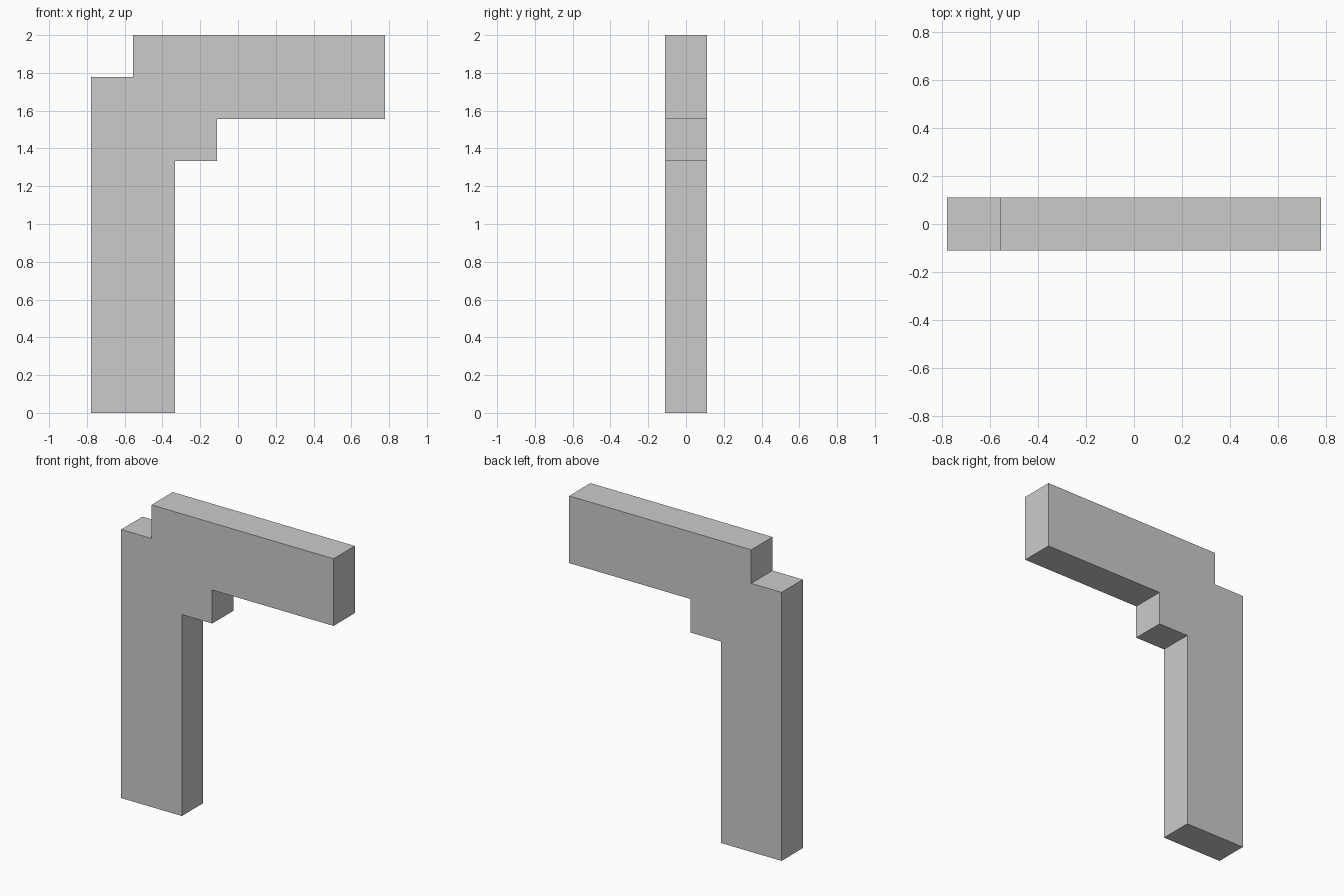
import bpy
import bmesh

if "Cube" in bpy.data.objects:
    bpy.data.objects.remove(bpy.data.objects["Cube"])

U = 2 / 9  # grid unit: the model is 7 wide, 1 deep, 9 tall

# Stepped bracket outline in grid units (x, z), seen from the front
OUTLINE = [(0, 0), (2, 0), (2, 6), (3, 6), (3, 7),
           (7, 7), (7, 9), (1, 9), (1, 8), (0, 8)]


def extruded_profile(name, outline, depth):
    """Solid made by extruding an x-z outline along y, centred on y = 0."""
    bm = bmesh.new()
    front = bm.faces.new([bm.verts.new(((x - 3.5) * U, -depth / 2, z * U))
                          for x, z in outline])
    result = bmesh.ops.extrude_face_region(bm, geom=[front], use_keep_orig=True)
    back = [v for v in result["geom"] if isinstance(v, bmesh.types.BMVert)]
    bmesh.ops.translate(bm, verts=back, vec=(0, depth, 0))
    bmesh.ops.recalc_face_normals(bm, faces=bm.faces)
    mesh = bpy.data.meshes.new(name)
    bm.to_mesh(mesh)
    bm.free()
    obj = bpy.data.objects.new(name, mesh)
    bpy.context.collection.objects.link(obj)
    return obj


# Upright, corner steps and top arm as one solid
extruded_profile("stepped_bracket", OUTLINE, U)
